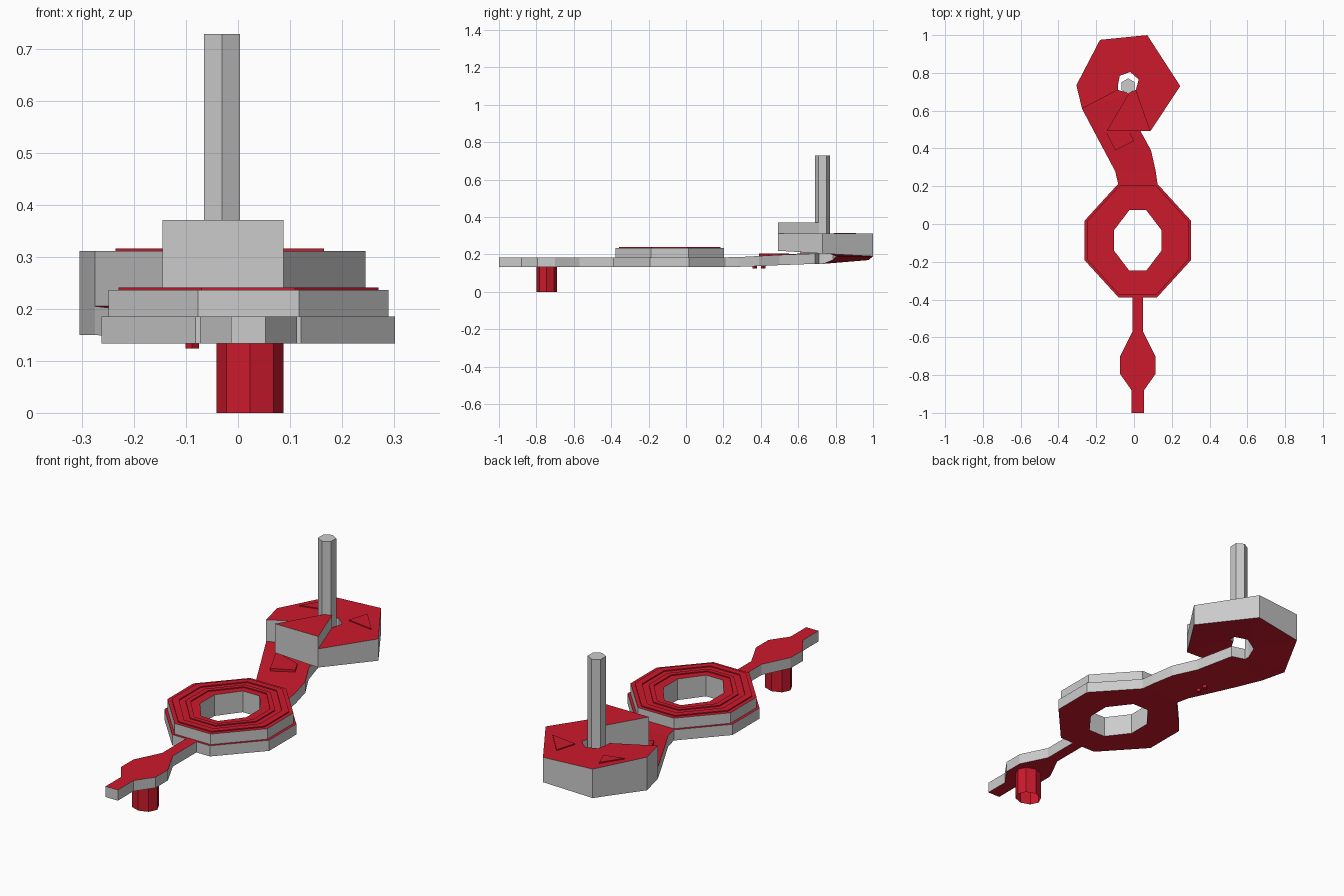
import bpy, bmesh, math

if "Cube" in bpy.data.objects:
    bpy.data.objects.remove(bpy.data.objects["Cube"])

red = bpy.data.materials.new("red")
red.diffuse_color = (0.6, 0.01, 0.025, 1)
red.use_nodes = True
red.node_tree.nodes["Principled BSDF"].inputs["Base Color"].default_value = red.diffuse_color


def strip(name, left, right, zb, zt, closed=False, all_red=False):
    """Solid band between two outlines: red top and bottom, plain side walls."""
    n = len(left)
    zb = zb if isinstance(zb, list) else [zb] * n
    zt = zt if isinstance(zt, list) else [zt] * n
    bm = bmesh.new()
    secs = []
    for (lx, ly), (rx, ry), b, t in zip(left, right, zb, zt):
        secs.append([bm.verts.new(p) for p in
                     ((lx, ly, b), (rx, ry, b), (rx, ry, t), (lx, ly, t))])
    for i in range(n if closed else n - 1):
        s, e = secs[i], secs[(i + 1) % n]
        for k in range(4):
            j = (k + 1) % 4
            f = bm.faces.new((s[k], s[j], e[j], e[k]))
            f.material_index = 1 if all_red or k in (0, 2) else 0
    if not closed:
        for s in (secs[0], secs[-1]):
            bm.faces.new(s).material_index = int(all_red)
    return finish(name, bm)


def prism(name, pts, z0, z1, side=0, caps=True):
    """Straight extrusion of a polygon."""
    bm = bmesh.new()
    lo = [bm.verts.new((x, y, z0)) for x, y in pts]
    hi = [bm.verts.new((x, y, z1)) for x, y in pts]
    for i in range(len(pts)):
        j = (i + 1) % len(pts)
        bm.faces.new((lo[i], lo[j], hi[j], hi[i])).material_index = side
    bm.faces.new(hi).material_index = side
    if caps:
        bm.faces.new(lo[::-1]).material_index = side
    return finish(name, bm)


def finish(name, bm):
    bmesh.ops.recalc_face_normals(bm, faces=bm.faces)
    me = bpy.data.meshes.new(name)
    bm.to_mesh(me)
    bm.free()
    me.materials.append(None)
    me.materials.append(red)
    ob = bpy.data.objects.new(name, me)
    bpy.context.collection.objects.link(ob)
    return ob


def octagon(a, b, cx=0.02, cy=-0.087):
    u, v = a * 0.36, b * 0.345
    return [(cx + x, cy + y) for x, y in
            ((u, b), (a, v), (a, -v), (u, -b), (-u, -b), (-a, -v), (-a, v), (-u, b))]


def ngon(n, cx, cy, rx, ry, turn=0.0):
    return [(cx + rx * math.cos(turn + 2 * math.pi * i / n),
             cy + ry * math.sin(turn + 2 * math.pi * i / n)) for i in range(n)]


# Octagonal body: lower plate, upper plate and two raised bands
hole = octagon(0.125, 0.16)
strip("lower_ring", octagon(0.282, 0.302), hole, 0.133, 0.185, closed=True)
strip("upper_ring", octagon(0.269, 0.29), hole, 0.185, 0.236, closed=True)
for name, o, i in (("outer_band", 0.25, 0.218), ("inner_band", 0.19, 0.167)):
    strip(name, octagon(o, o + 0.022), octagon(i, i + 0.025), 0.23, 0.241,
          closed=True, all_red=True)

# Front handle with a swollen middle
prof = [(-0.38, 0.028), (-0.57, 0.028), (-0.70, 0.093), (-0.795, 0.093),
        (-0.88, 0.033), (-1.0, 0.033)]
strip("front_handle", [(0.02 - w, y) for y, w in prof],
      [(0.02 + w, y) for y, w in prof], 0.133, 0.185)

# Hollow foot under the handle
prism("foot_tube", ngon(8, 0.023, -0.745, 0.064, 0.055), 0, 0.134, side=1, caps=False)

# Rising arm to the rear spiral
strip("rear_arm",
      [(-0.083, 0.21), (-0.10, 0.28), (-0.16, 0.393), (-0.217, 0.50),
       (-0.275, 0.61), (-0.275, 0.612)],
      [(0.125, 0.21), (0.115, 0.28), (0.09, 0.39), (0.03, 0.50),
       (-0.02, 0.69), (-0.085, 0.71)],
      [0.133, 0.134, 0.138, 0.143, 0.15, 0.15],
      [0.185, 0.186, 0.192, 0.198, 0.205, 0.205])

# Hexagonal spiral with a flat top and a climbing underside
outer = [(-0.275, 0.61), (-0.305, 0.735), (-0.18, 0.975), (0.07, 1.0),
         (0.245, 0.73), (0.087, 0.492)]
inner = [(-0.085, 0.71), (-0.085, 0.735), (-0.075, 0.785), (-0.02, 0.805),
         (0.025, 0.765), (0.01, 0.71)]
strip("spiral_block", outer, inner, [0.15, 0.15, 0.17, 0.19, 0.205, 0.22], 0.311)

# Raised wedge at the end of the spiral
strip("spiral_wedge", [outer[-1], (-0.145, 0.492)], [inner[-1], (-0.025, 0.695)],
      [0.22, 0.23], 0.371)

# Upright hexagonal pin
prism("center_pin", ngon(6, -0.031, 0.73, 0.04, 0.041, math.pi / 6), 0.28, 0.728)

# Small triangular plates on the block and the arm
prism("right_plate", [(0.03, 0.81), (0.06, 0.91), (0.165, 0.79)], 0.305, 0.316, side=1)
prism("left_plate", [(-0.235, 0.81), (-0.17, 0.91), (-0.14, 0.835)], 0.305, 0.316, side=1)
prism("arm_plate", [(-0.18, 0.55), (-0.10, 0.39), (0.0, 0.44), (-0.03, 0.50)],
      0.18, 0.205, side=1)

# Peg ends poking out below the arm
for i, y in enumerate((0.368, 0.412)):
    prism(f"arm_peg_{i + 1}", ngon(4, -0.088, y, 0.013, 0.012), 0.124, 0.145, side=1)
